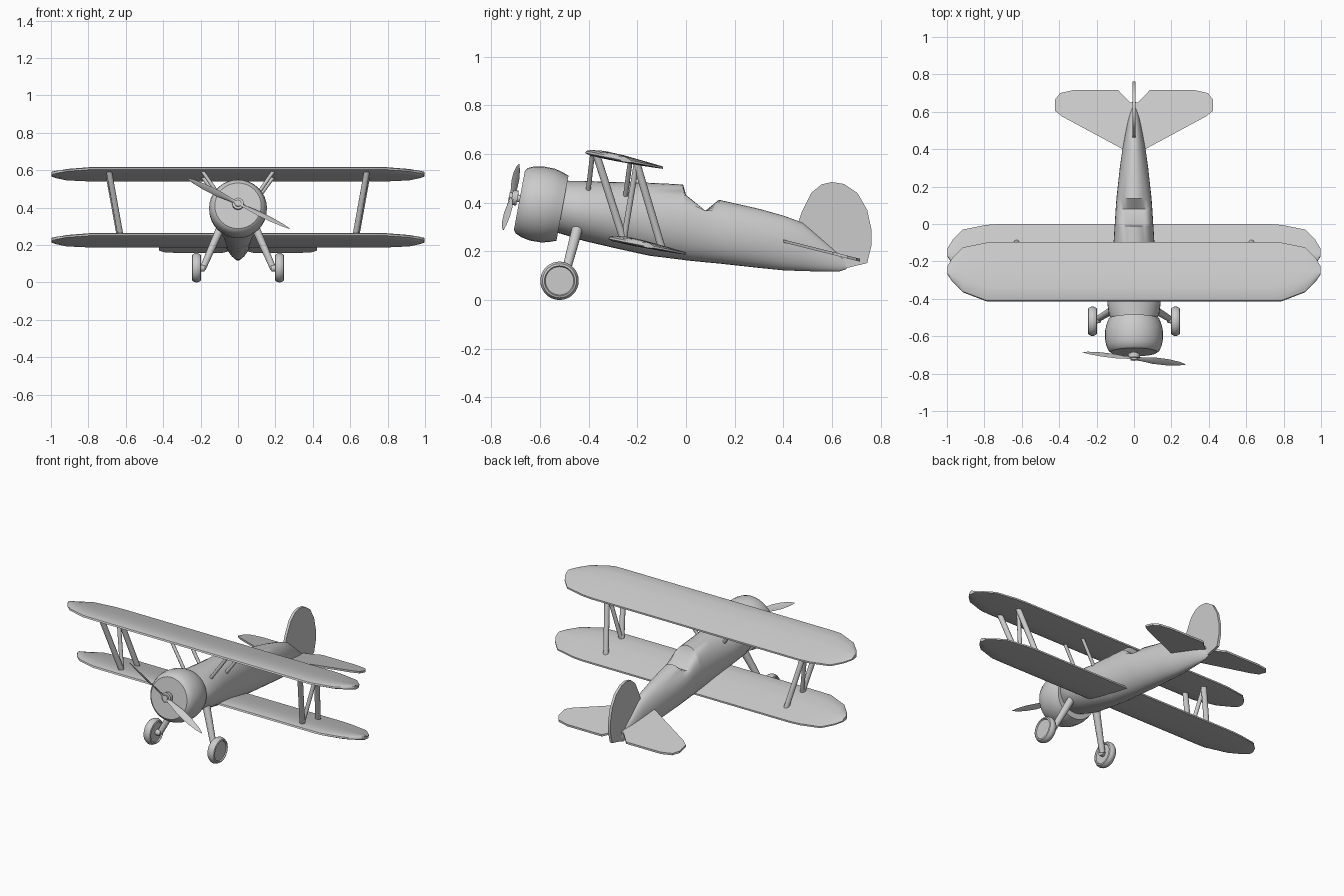
import bpy, math
from mathutils import Vector

if "Cube" in bpy.data.objects:
    bpy.data.objects.remove(bpy.data.objects["Cube"])


def loft(name, rings, angle=35):
    """Skin a list of equal-length point rings and cap both ends."""
    n = len(rings[0])
    verts = [tuple(p) for r in rings for p in r]
    faces = []
    for i in range(len(rings) - 1):
        for j in range(n):
            k = (j + 1) % n
            faces.append((i * n + j, i * n + k, (i + 1) * n + k, (i + 1) * n + j))
    faces += [tuple(range(n))[::-1], tuple(range(len(verts) - n, len(verts)))]
    me = bpy.data.meshes.new(name)
    me.from_pydata(verts, [], faces)
    ob = bpy.data.objects.new(name, me)
    bpy.context.collection.objects.link(ob)
    bpy.ops.object.select_all(action='DESELECT')
    ob.select_set(True)
    bpy.context.view_layer.objects.active = ob
    bpy.ops.object.mode_set(mode='EDIT')
    bpy.ops.mesh.select_all(action='SELECT')
    bpy.ops.mesh.normals_make_consistent(inside=False)
    bpy.ops.object.mode_set(mode='OBJECT')
    bpy.ops.object.shade_smooth_by_angle(angle=math.radians(angle))
    return ob


def lathe(name, base, axis, profile, sides=32):
    """Revolve (radius, distance) points about an axis."""
    base, axis = Vector(base), Vector(axis).normalized()
    u = axis.orthogonal().normalized()
    v = axis.cross(u)
    angles = [2 * math.pi * i / sides for i in range(sides)]
    return loft(name, [[base + axis * d + (u * math.cos(t) + v * math.sin(t)) * r
                        for t in angles] for r, d in profile])


def strut(name, a, b, r, r2=None):
    """A strut on each side, running from a to b."""
    for side, s in (("right", 1), ("left", -1)):
        p, q = Vector((a[0] * s, *a[1:])), Vector((b[0] * s, *b[1:]))
        lathe(f"{name}_{side}", p, q - p, [(r, 0), (r2 or r, (q - p).length)], 12)


# Fuselage: y, top, bottom, half width, cockpit cut height
body = [(-0.54, .495, .28, .105, 1), (-.48, .49, .262, .135, 1), (-.42, .49, .243, .143, 1),
        (-.30, .485, .215, .128, 1), (-.15, .482, .182, .112, 1), (-.012, .475, .165, .104, 1),
        (0, .475, .163, .103, .432), (.08, .445, .155, .098, .367),
        (.135, .412, .150, .094, 1), (.30, .375, .132, .076, 1), (.40, .347, .122, .062, 1),
        (.48, .318, .119, .047, 1), (.56, .25, .117, .032, 1), (.63, .19, .117, .016, 1),
        (.66, .16, .127, .007, 1)]
rings = []
for y, top, bot, w, cap in body:
    ring = []
    for i in range(32):
        t = 2 * math.pi * i / 32
        z = (top + bot) / 2 + (top - bot) / 2 * math.sin(t)
        ring.append((w * math.cos(t), y, min(z, cap)))
    rings.append(ring)
loft("fuselage", rings)

# Engine cowling, tilted nose-up
tilt = math.radians(10.5)
axis = Vector((0, math.cos(tilt), -math.sin(tilt)))
lathe("engine_cowling", (0, -.685, .41), axis,
      [(.001, 0), (.124, 0), (.137, .01), (.148, .035), (.155, .07), (.154, .12),
       (.147, .15), (.136, .18), (.001, .18)])

# Propeller hub and two twisted blades
hub = Vector((0, -.728, .425))
lathe("propeller_hub", hub, axis,
      [(.002, 0), (.018, 0), (.018, .012), (.031, .012), (.031, .036), (.015, .036), (.015, .06)], 16)
for s in (1, -1):
    d = Vector((.275, -.0325, -.135)).normalized() * s
    p = d.cross(axis).normalized()
    chord = (p + axis).normalized()
    thick = (p - axis).normalized()
    loft("propeller_blade", [[hub + axis * .01 + d * x + chord * w, hub + axis * .01 + d * x + thick * h,
                              hub + axis * .01 + d * x - chord * w, hub + axis * .01 + d * x - thick * h]
                             for x, w, h in [(0, .01, .008), (.05, .013, .006), (.12, .021, .004),
                                             (.2, .02, .004), (.27, .012, .003), (.308, .002, .002)]])

# Wings: half-span station, leading edge, trailing edge, thickness factor
stations = [(.72, -.415, -.095, 1), (.79, -.413, -.10, 1), (.915, -.365, -.125, .9),
            (.97, -.31, -.18, .8), (.997, -.27, -.225, .7)]
section = [(0, -.004), (.015, .006), (.08, .014), (.25, .021), (.5, .019), (.8, .011), (1, .005),
           (1, -.005), (.7, -.010), (.3, -.012), (.06, -.010)]
span = [(-x, a, b, k) for x, a, b, k in reversed(stations)] + stations
for name, dy, dz in (("upper_wing", 0, 0), ("lower_wing", .095, -.353)):
    rings = []
    for x, le, te, k in span:
        ring = []
        for c, h in section:
            y = le + (te - le) * c
            ring.append((x, y + dy, .608 - .2 * (y + .415) + h * k + dz))
        rings.append(ring)
    loft(name, rings)

# Interplane struts in an N, and short centre struts
strut("front_wing_strut", (.69, -.368, .597), (.627, -.256, .245), .016)
strut("diagonal_wing_strut", (.69, -.203, .563), (.627, -.256, .245), .012)
strut("rear_wing_strut", (.69, -.203, .563), (.627, -.10, .215), .016)
strut("front_centre_strut", (.19, -.385, .595), (.09, -.402, .45), .010)
strut("rear_centre_strut", (.19, -.23, .565), (.085, -.25, .42), .010)

# Landing gear
strut("landing_leg", (.09, -.445, .30), (.188, -.505, .075), .023, .017)
strut("axle", (.18, -.51, .075), (.225, -.52, .078), .018)
for side, s in (("right", 1), ("left", -1)):
    lathe("wheel_" + side, (.222 * s, -.52, .079), (1, 0, 0),
          [(.001, -.018), (.058, -.018), (.062, -.025), (.070, -.022), (.077, -.010), (.079, 0),
           (.077, .010), (.070, .022), (.062, .025), (.058, .018), (.001, .018)])

# Vertical fin with rudder
fin = [(.455, .30), (.475, .36), (.515, .44), (.557, .475), (.60, .485), (.65, .477), (.705, .44),
       (.745, .37), (.763, .288), (.763, .226), (.745, .152), (.664, .132), (.60, .18)]
loft("tail_fin", [[(x, y, z) for y, z in fin] for x in (-.008, .008)])

# Tailplane halves
plane = [(0, .38), (.06, .40), (.385, .575), (.422, .605), (.422, .665), (.395, .70), (.325, .716),
         (.085, .716), (.02, .65), (0, .65)]
for side, s in (("right", 1), ("left", -1)):
    loft("tailplane_" + side, [[(x * s, y, .245 - .25 * (y - .39) + h) for x, y in plane]
                               for h in (-.006, .006)])
